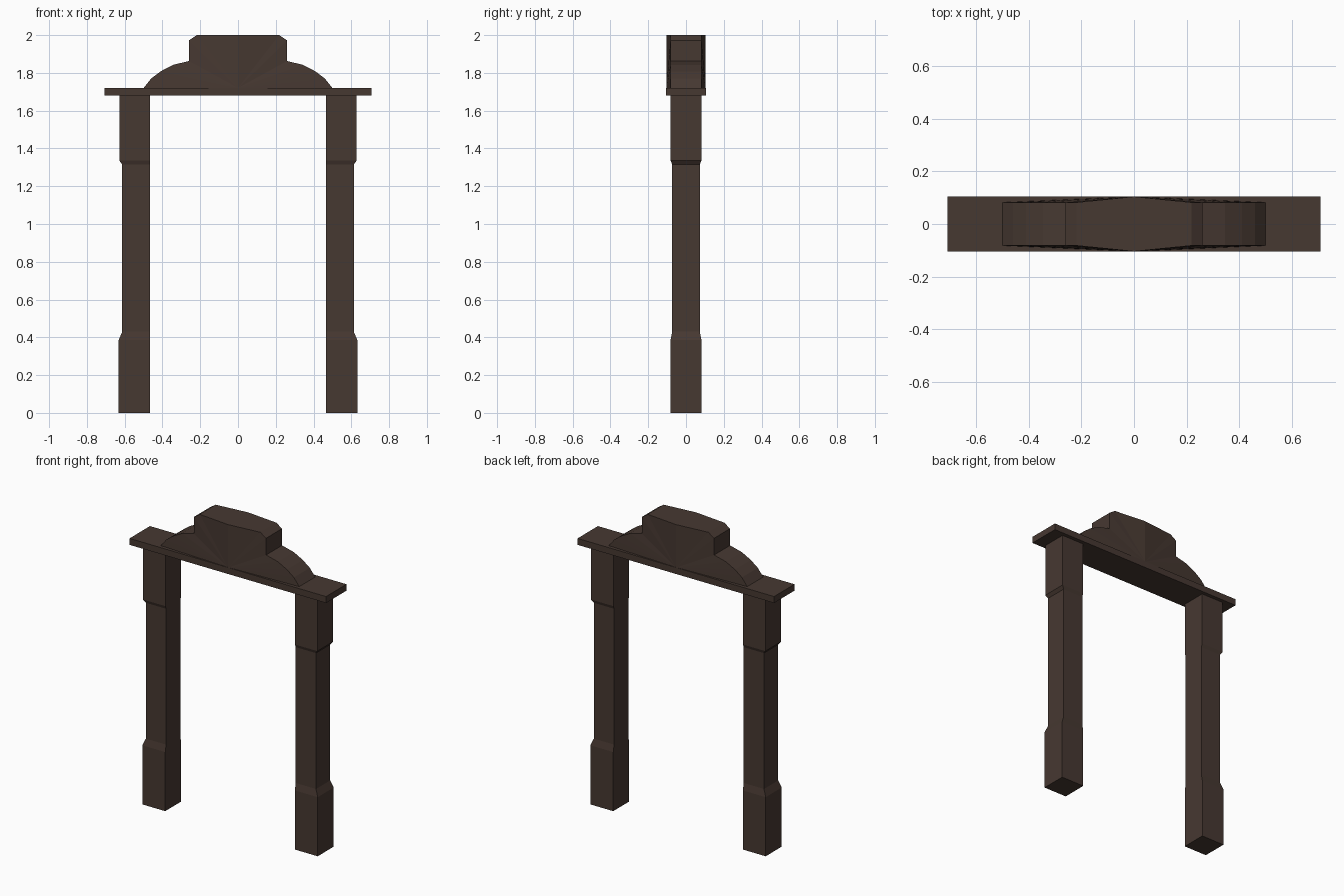
import bpy, bmesh

if "Cube" in bpy.data.objects:
    bpy.data.objects.remove(bpy.data.objects["Cube"])

# One dark brown wood for the whole gateway
wood = bpy.data.materials.new("dark brown wood")
wood.diffuse_color = (0.062, 0.040, 0.031, 1)
wood.use_nodes = True
wood.node_tree.nodes["Principled BSDF"].inputs["Base Color"].default_value = wood.diffuse_color


def finish(name, bm):
    bmesh.ops.recalc_face_normals(bm, faces=bm.faces)
    mesh = bpy.data.meshes.new(name)
    bm.to_mesh(mesh)
    bm.free()
    mesh.materials.append(wood)
    obj = bpy.data.objects.new(name, mesh)
    bpy.context.collection.objects.link(obj)
    return obj


# Posts: stacked rectangular sections, inner side flush, outer sides stepped
INNER = 0.467
SECTIONS = [  # z, outer x, half depth
    (0.0, 0.632, 0.082), (0.385, 0.632, 0.082), (0.43, 0.613, 0.073),
    (1.315, 0.613, 0.073), (1.335, 0.628, 0.081), (1.68, 0.628, 0.081)]


def post(name, side):
    bm = bmesh.new()
    rings = [[bm.verts.new((side * x, y, z))
              for x, y in ((INNER, -d), (outer, -d), (outer, d), (INNER, d))]
             for z, outer, d in SECTIONS]
    for a, b in zip(rings, rings[1:]):
        for i in range(4):
            j = (i + 1) % 4
            bm.faces.new((a[i], a[j], b[j], b[i]))
    bm.faces.new(rings[0])
    bm.faces.new(rings[-1])
    finish(name, bm)


post("left_post", -1)
post("right_post", 1)

# Lintel: flat slab across both posts
bm = bmesh.new()
bmesh.ops.create_cube(bm, size=1)
for v in bm.verts:
    v.co = (v.co.x * 1.416, v.co.y * 0.21, 1.70 + v.co.z * 0.042)
finish("lintel", bm)

# Pediment: curved shoulders under a chamfered block, bulging at the centre line
HALF = [(0.50, 1.72), (0.46, 1.77), (0.41, 1.808), (0.345, 1.842),
        (0.26, 1.863), (0.26, 1.972), (0.218, 2.0)]
profile = HALF + [(0, 2.0)] + [(-x, z) for x, z in reversed(HALF)]
bm = bmesh.new()
sides = []
for s in (-1, 1):
    row = [bm.verts.new((x, s * (0.082 if x else 0.104), z)) for x, z in profile]
    foot = bm.verts.new((0, s * 0.104, 1.72))
    for a, b in zip(row, row[1:]):
        bm.faces.new((foot, a, b))
    sides.append((row, foot))
(front, front_foot), (back, back_foot) = sides
for i in range(len(profile) - 1):
    bm.faces.new((front[i], front[i + 1], back[i + 1], back[i]))
bm.faces.new((front[0], back[0], back_foot, front_foot))
bm.faces.new((front[-1], front_foot, back_foot, back[-1]))
finish("pediment", bm)
